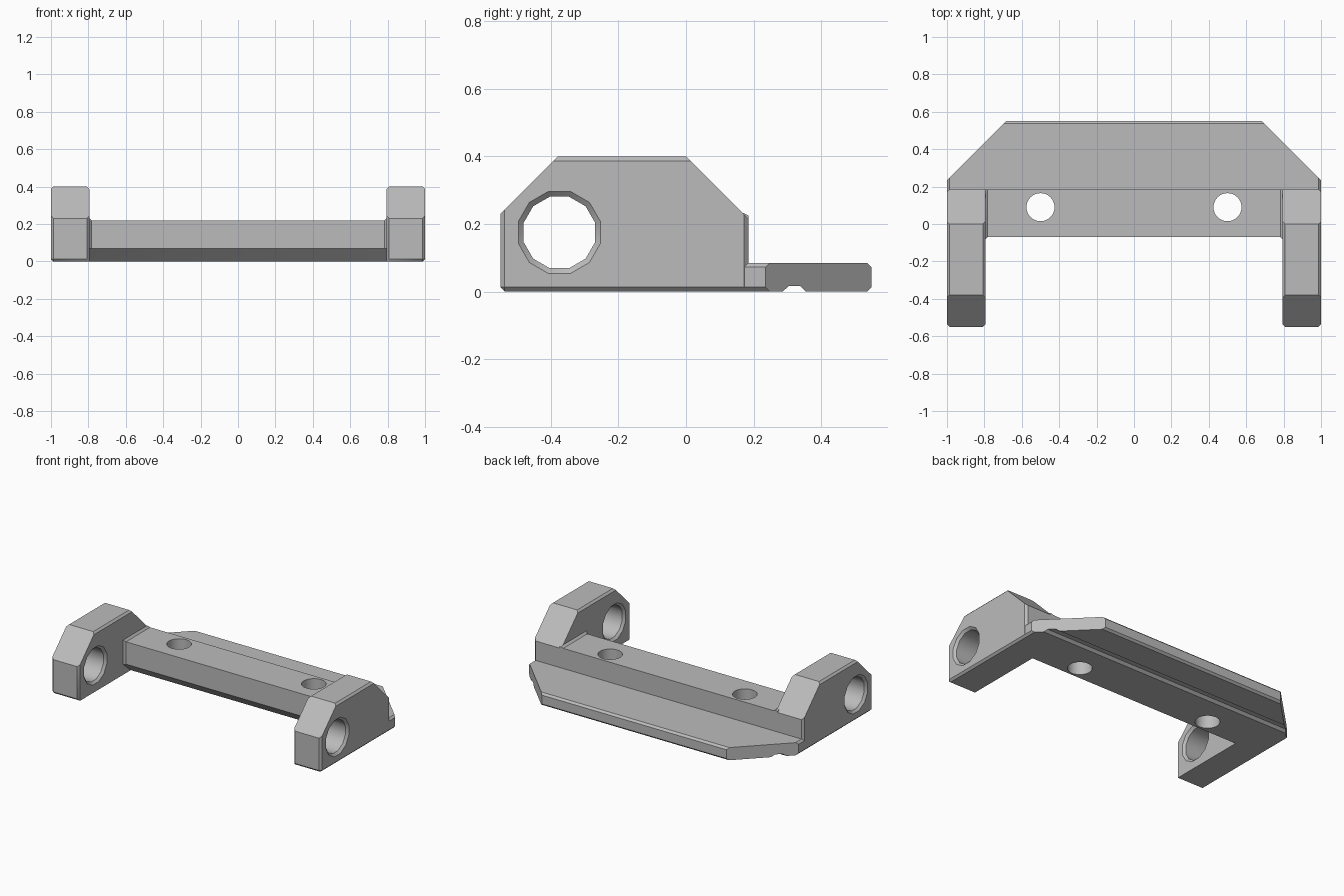
import bpy, bmesh, math

if "Cube" in bpy.data.objects:
    bpy.data.objects.remove(bpy.data.objects["Cube"], do_unlink=True)

grey = bpy.data.materials.new("plain_grey")
grey.use_nodes = True
grey.diffuse_color = (0.5, 0.5, 0.5, 1)
grey.node_tree.nodes["Principled BSDF"].inputs["Base Color"].default_value = (0.5, 0.5, 0.5, 1)

C = 0.013  # edge chamfer


def loft(name, loops):
    """Skin a row of matching vertex loops and cap both ends."""
    bm = bmesh.new()
    rows = [[bm.verts.new(p) for p in loop] for loop in loops]
    n = len(rows[0])
    for a, b in zip(rows, rows[1:]):
        for i in range(n):
            j = (i + 1) % n
            bm.faces.new((a[i], a[j], b[j], b[i]))
    bm.faces.new(rows[0])
    bm.faces.new(rows[-1])
    bmesh.ops.remove_doubles(bm, verts=bm.verts, dist=0.0005)
    bmesh.ops.recalc_face_normals(bm, faces=bm.faces)
    mesh = bpy.data.meshes.new(name)
    bm.to_mesh(mesh)
    bm.free()
    mesh.materials.append(grey)
    obj = bpy.data.objects.new(name, mesh)
    bpy.context.collection.objects.link(obj)
    return obj


def along_x(x, profile):
    return [(x, y, z) for y, z in profile]


def finish(obj, cutters, mirror=False):
    """Cut, mirror and shade one part."""
    bpy.ops.object.select_all(action='DESELECT')
    obj.select_set(True)
    bpy.context.view_layer.objects.active = obj
    for cutter in cutters:
        mod = obj.modifiers.new("cut", 'BOOLEAN')
        mod.operation, mod.solver, mod.object = 'DIFFERENCE', 'EXACT', cutter
        bpy.ops.object.modifier_apply(modifier=mod.name)
    if mirror:
        mod = obj.modifiers.new("mirror", 'MIRROR')
        mod.use_mirror_merge = False
        bpy.ops.object.modifier_apply(modifier=mod.name)
    bpy.ops.object.shade_smooth_by_angle(angle=math.radians(33))
    for cutter in cutters:
        bpy.data.objects.remove(cutter, do_unlink=True)


# Side blocks: sloped profile, chamfered on the inner and outer faces
def block_profile(d, bottom):
    return [(-0.55 + d, C), (-0.55 + C, bottom), (0.185 - d, bottom),
            (0.185 - d, 0.215 + d), (d, 0.4 - d), (-0.38 - d, 0.4 - d),
            (-0.55 + d, 0.23 + d)]


block = loft("side_blocks", [along_x(0.795, block_profile(C, 0)),
                             along_x(0.795 + C, block_profile(0, 0)),
                             along_x(1 - C, block_profile(0, 0)),
                             along_x(1, block_profile(C, C))])


# Twelve-sided bore, flared where it meets each face
def ring(x, apothem):
    r = apothem / math.cos(math.pi / 12)
    turns = [(i + 0.5) * math.pi / 6 for i in range(12)]
    return [(x, -0.375 + r * math.cos(t), 0.175 + r * math.sin(t)) for t in turns]


bore = loft("bore_cutter", [ring(0.785, 0.132), ring(0.81, 0.106),
                            ring(0.985, 0.106), ring(1.01, 0.132)])
finish(block, [bore], mirror=True)


# Crossbar, slightly flared where it joins the blocks
def bar_profile(f):
    return [(-0.07 - f, 0.07), (0, 0), (0.185, 0),
            (0.185, 0.22 + f * 0.4), (0.17, 0.22 + f), (-0.07 - f, 0.22 + f)]


bar = loft("crossbar", [along_x(x, bar_profile(f)) for x, f in
                        ((-0.81, C), (-0.795, C), (-0.782, 0),
                         (0.782, 0), (0.795, C), (0.81, C))])


def bolt_hole(x):
    def circle(z):
        turns = [i * math.tau / 32 for i in range(32)]
        return [(x + 0.075 * math.cos(t), 0.09 + 0.075 * math.sin(t), z) for t in turns]
    return loft("hole_cutter", [circle(-0.1), circle(0.4)])


finish(bar, [bolt_hole(-0.5), bolt_hole(0.5)])


# Rear plate with clipped corners and chamfered straight edges
def plate_outline(z, d):
    half = [(1 - d, 0.173), (1 - d, 0.235 + d), (0.685 + d, 0.55 - d)]
    return [(x, y, z) for x, y in half] + [(-x, y, z) for x, y in reversed(half)]


plate = loft("rear_plate", [plate_outline(0, C), plate_outline(C, 0),
                            plate_outline(0.085 - C, 0), plate_outline(0.085, C)])

# Shallow groove across the underside of the plate
groove_profile = [(0.265, -0.02), (0.304, 0.016), (0.338, 0.016), (0.377, -0.02)]
groove = loft("groove_cutter", [along_x(x, groove_profile) for x in (-1.2, 1.2)])
finish(plate, [groove])
